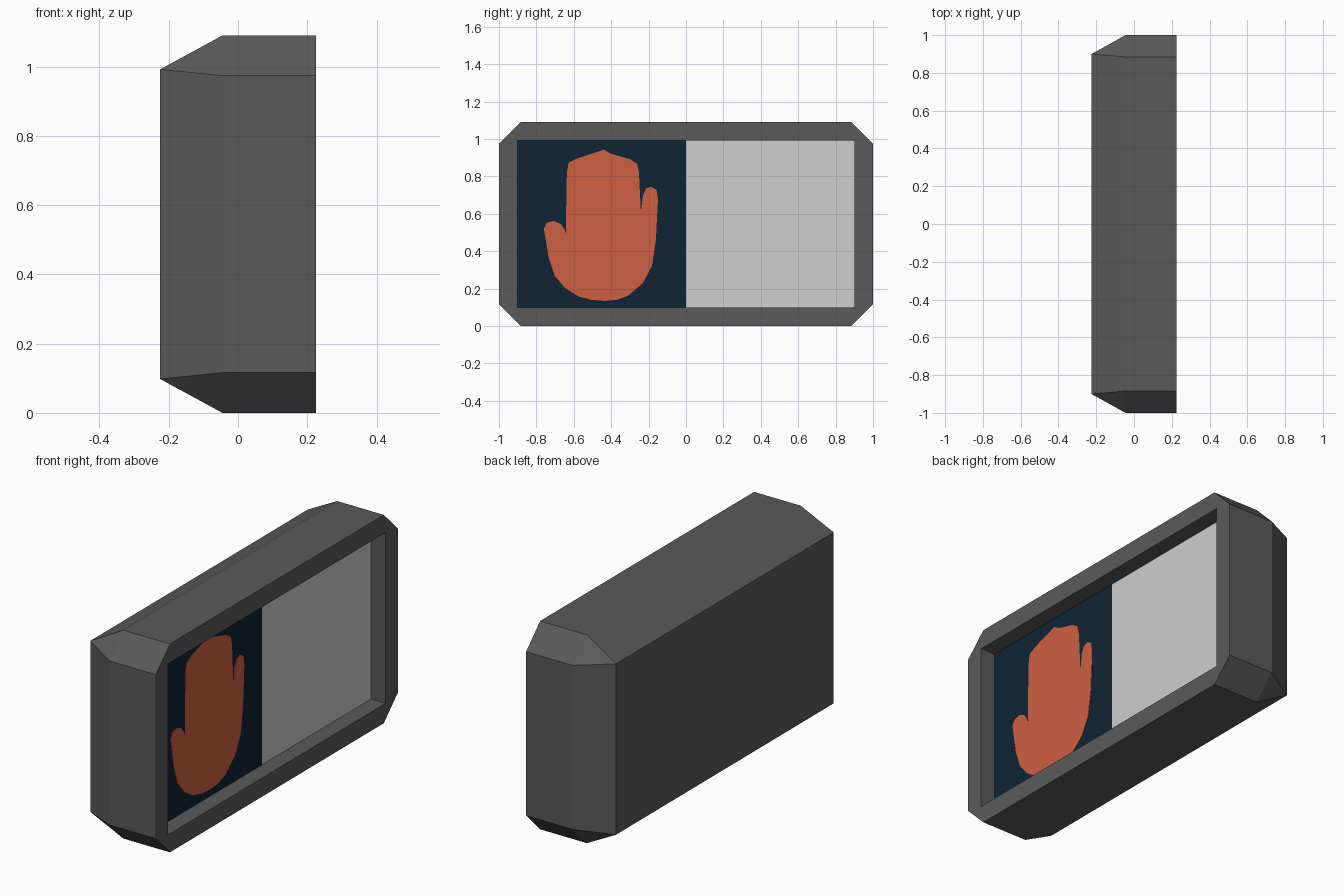
import bpy, bmesh

if "Cube" in bpy.data.objects:
    bpy.data.objects.remove(bpy.data.objects["Cube"])


def material(name, rgb):
    m = bpy.data.materials.new(name)
    m.diffuse_color = (*rgb, 1)
    m.use_nodes = True
    m.node_tree.nodes["Principled BSDF"].inputs["Base Color"].default_value = m.diffuse_color
    return m


frame_grey = material("frame_grey", (0.102, 0.102, 0.102))
navy = material("navy", (0.0048, 0.0175, 0.036))
light_grey = material("light_grey", (0.62, 0.62, 0.62))
orange = material("hand_orange", (0.62, 0.117, 0.056))


def finish(name, bm, mat):
    bmesh.ops.remove_doubles(bm, verts=bm.verts, dist=1e-5)
    bmesh.ops.dissolve_degenerate(bm, edges=bm.edges, dist=1e-5)
    bmesh.ops.recalc_face_normals(bm, faces=bm.faces)
    me = bpy.data.meshes.new(name)
    bm.to_mesh(me)
    bm.free()
    me.materials.append(mat)
    ob = bpy.data.objects.new(name, me)
    bpy.context.collection.objects.link(ob)
    return ob


def plate(name, outline, x0, x1, mat):
    """Thin plate facing +x from a (y, z) outline."""
    bm = bmesh.new()
    back = [bm.verts.new((x0, y, z)) for y, z in outline]
    front = [bm.verts.new((x1, y, z)) for y, z in outline]
    n = len(outline)
    caps = [bm.faces.new(back[::-1]), bm.faces.new(front)]
    for i in range(n):
        j = (i + 1) % n
        bm.faces.new((back[i], back[j], front[j], front[i]))
    bmesh.ops.triangulate(bm, faces=caps)
    return finish(name, bm, mat)


# Housing: lofted rings (x, half width, half height, corner chamfer)
CZ = 0.545
rings = [(-0.225, 0.9, 0.447, 0), (-0.045, 1.0, 0.545, 0.116),
         (0.225, 1.0, 0.545, 0.116), (0.225, 0.9, 0.447, 0),
         (0.135, 0.9, 0.447, 0)]
bm = bmesh.new()
loops = []
for x, w, h, c in rings:
    pts = [(w, -h + c), (w, h - c), (w - c, h), (-w + c, h),
           (-w, h - c), (-w, -h + c), (-w + c, -h), (w - c, -h)]
    loops.append([bm.verts.new((x, y, CZ + z)) for y, z in pts])
for a, b in zip(loops, loops[1:]):
    for i in range(8):
        j = (i + 1) % 8
        bm.faces.new((a[i], a[j], b[j], b[i]))
bm.faces.new(loops[0][::-1])
bm.faces.new(loops[-1])
finish("housing", bm, frame_grey)

# Two halves of the recessed display
for name, y0, y1, mat in (("dark_panel", -0.9, 0, navy), ("light_panel", 0, 0.9, light_grey)):
    plate(name, [(y0, 0.098), (y1, 0.098), (y1, 0.992), (y0, 0.992)], 0.135, 0.14, mat)

# Raised hand symbol, clockwise from the thumb
hand = [(-.734, .364), (-.76, .52), (-.745, .552), (-.707, .562), (-.67, .546),
        (-.648, .514), (-.632, .46), (-.621, .455), (-.616, .504),
        (-.627, .675), (-.637, .825), (-.627, .873), (-.584, .895), (-.546, .873),
        (-.525, .793), (-.509, .648), (-.493, .611),
        (-.498, .862), (-.482, .921), (-.439, .943), (-.402, .921), (-.386, .862),
        (-.37, .70), (-.354, .846), (-.337, .882), (-.3, .892), (-.262, .868),
        (-.252, .825), (-.251, .605), (-.241, .611), (-.23, .70), (-.214, .734),
        (-.187, .745), (-.157, .728), (-.15, .675), (-.161, .46), (-.182, .321),
        (-.23, .23), (-.311, .161), (-.37, .14), (-.434, .134), (-.505, .14),
        (-.575, .158), (-.648, .204), (-.702, .268)]
plate("hand_symbol", hand[::-1], 0.138, 0.142, orange)
